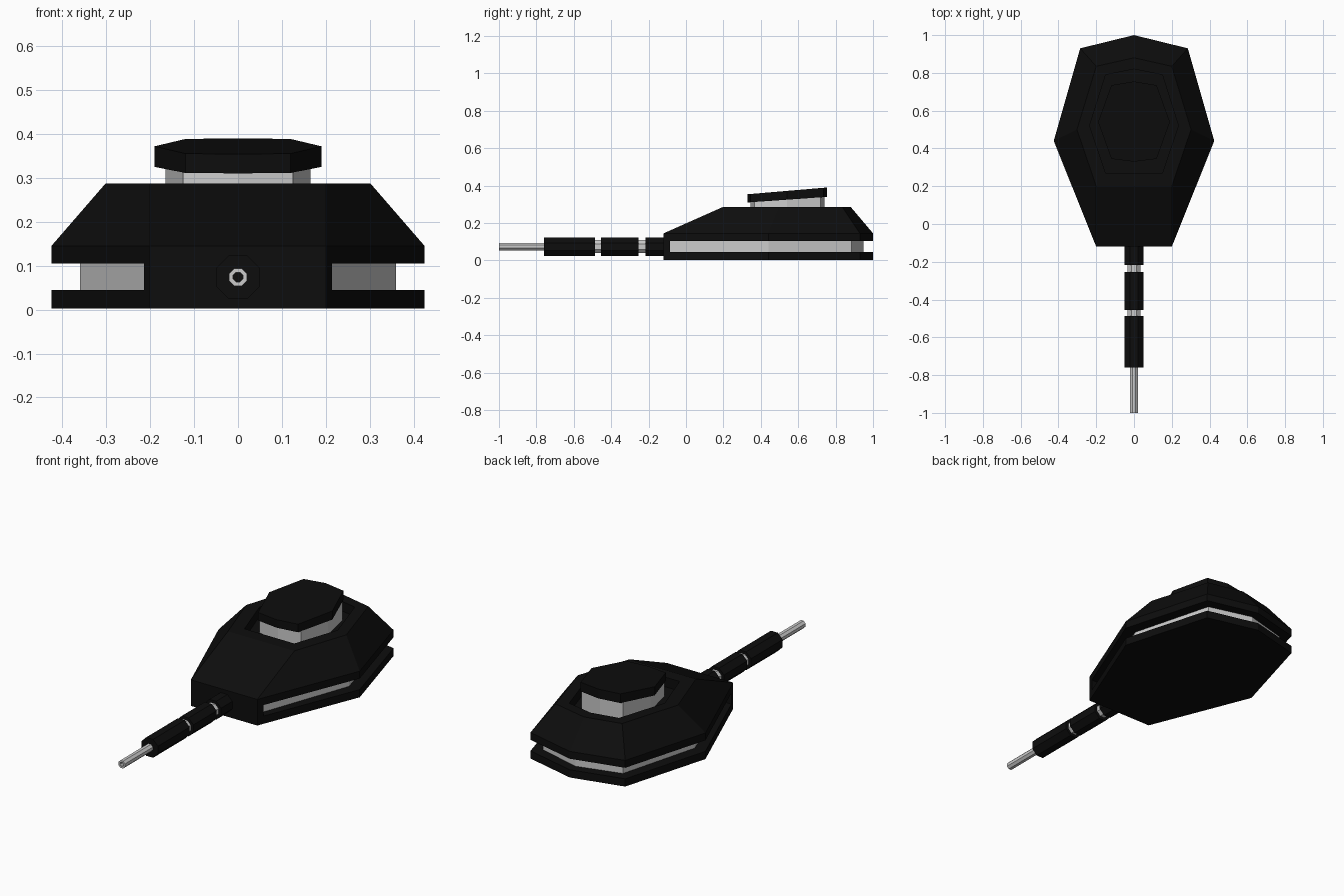
import bpy, bmesh, math

if "Cube" in bpy.data.objects:
    bpy.data.objects.remove(bpy.data.objects["Cube"])

dark = bpy.data.materials.new("dark_paint")
dark.diffuse_color = (0.004, 0.004, 0.004, 1)
dark.use_nodes = True
dark.node_tree.nodes["Principled BSDF"].inputs["Base Color"].default_value = dark.diffuse_color


def loft(name, rings, mat=None, closed=False):
    """Skin equal-length rings of points; cap the ends or join last to first."""
    bm = bmesh.new()
    loops = [[bm.verts.new(p) for p in ring] for ring in rings]
    n = len(loops[0])
    pairs = list(zip(loops, loops[1:]))
    if closed:
        pairs.append((loops[-1], loops[0]))
    else:
        bm.faces.new(loops[0])
        bm.faces.new(loops[-1])
    for a, b in pairs:
        for i in range(n):
            j = (i + 1) % n
            bm.faces.new((a[i], a[j], b[j], b[i]))
    bmesh.ops.recalc_face_normals(bm, faces=bm.faces)
    mesh = bpy.data.meshes.new(name)
    bm.to_mesh(mesh)
    bm.free()
    ob = bpy.data.objects.new(name, mesh)
    bpy.context.collection.objects.link(ob)
    if mat:
        mesh.materials.append(mat)
    return ob


def mirrored(half):
    """Complete a right-hand outline (front to back) across x = 0."""
    return half + [(-x, y) for x, y in reversed(half) if x > 0]


def at(outline, z, tilt=0, pivot=0.54):
    return [(x, y, z + tilt * (y - pivot)) for x, y in outline]


outer = mirrored([(0.2, -0.12), (0.425, 0.44), (0.285, 0.93), (0, 1.0)])
roof = mirrored([(0.2, 0.2), (0.302, 0.5), (0.2, 0.835), (0, 0.88)])
recess = mirrored([(0.15, 0.27), (0.235, 0.52), (0.15, 0.79), (0, 0.82)])
core = mirrored([(0.17, -0.09), (0.36, 0.44), (0.24, 0.885), (0, 0.95)])
nose = mirrored([(0.2, -0.12), (0.214, -0.085)])
hatch = mirrored([(0, 0.33), (0.12, 0.345), (0.19, 0.54), (0.12, 0.735), (0, 0.755)])
collar = mirrored([(0, 0.345), (0.125, 0.365), (0.165, 0.54), (0.125, 0.72), (0, 0.74)])

# Turret shell: base plate, grey core in the slot, armour with sunken roof
loft("base_plate", [at(outer, 0.003), at(outer, 0.045)], dark)
loft("turret_core", [at(core, 0.04), at(core, 0.11)])
loft("front_block", [at(nose, 0.045), at(nose, 0.105)], dark)
loft("upper_armour", [at(outer, 0.105), at(outer, 0.145), at(roof, 0.287),
                      at(recess, 0.287), at(recess, 0.235)], dark)

# Cupola with tilted lid
loft("cupola_collar", [at(collar, 0.23), at(collar, 0.335, 0.07)])
loft("cupola_lid", [at(hatch, 0.325, 0.07), at(hatch, 0.372, 0.085)], dark)


def octagon(radius, y, z=0.074):
    r = radius / math.cos(math.pi / 8)
    return [(r * math.cos(a), y, z + r * math.sin(a))
            for a in (math.pi / 4 * (k + 0.5) for k in range(8))]


# Gun: hollow muzzle tube, inner tube and three sleeves
loft("muzzle_tube", [octagon(0.02, -1), octagon(0.02, -0.7),
                     octagon(0.011, -0.7), octagon(0.011, -1)], closed=True)
loft("barrel_bore_end", [octagon(0.011, -0.8), octagon(0.011, -0.74)], dark)
loft("inner_barrel", [octagon(0.035, -0.72), octagon(0.035, -0.1)])
for name, y0, y1 in (("front_sleeve", -0.76, -0.487),
                     ("middle_sleeve", -0.455, -0.255),
                     ("rear_sleeve", -0.217, -0.1)):
    loft(name, [octagon(0.05, y0), octagon(0.05, y1)], dark)
